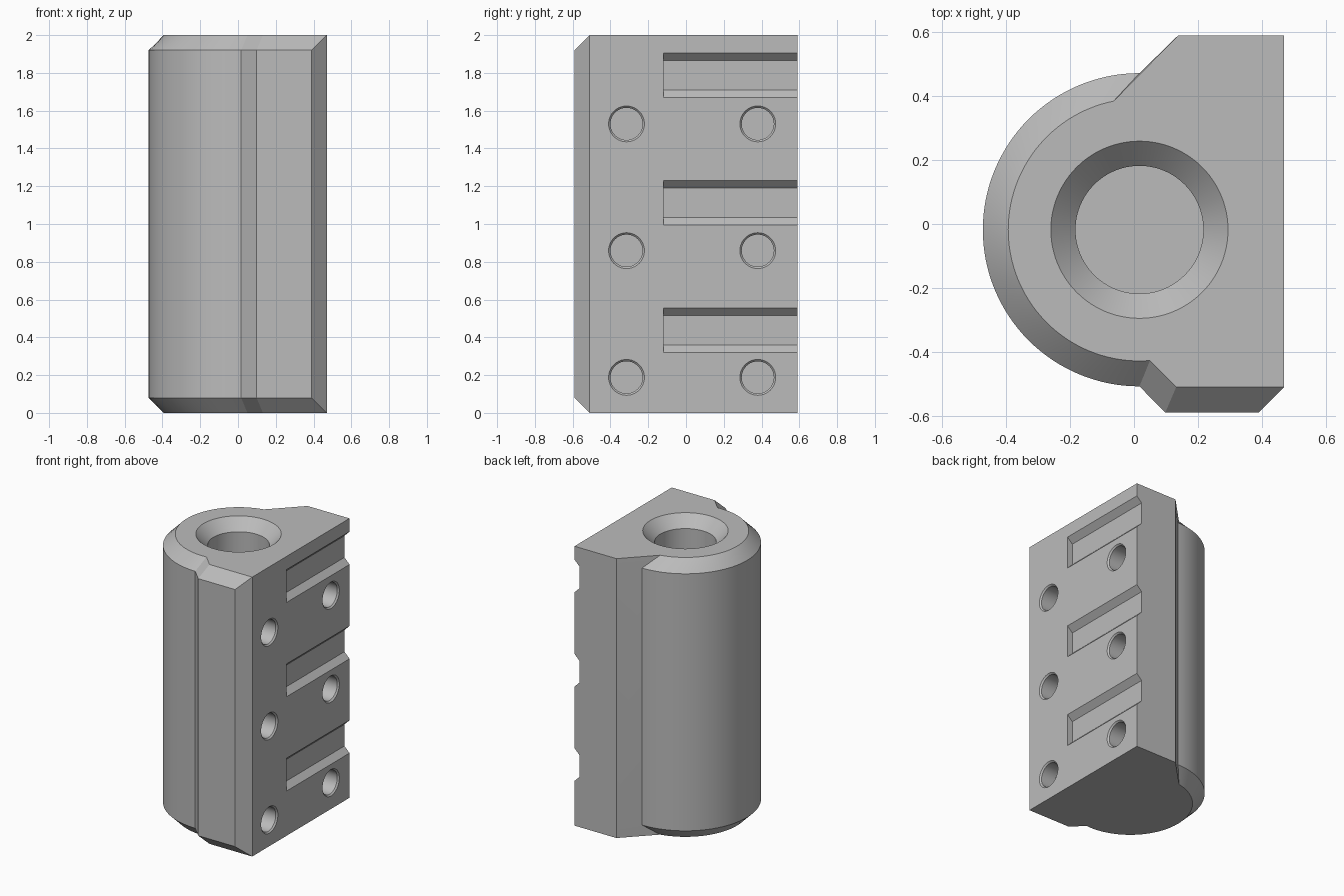
import bpy, bmesh, math

if "Cube" in bpy.data.objects:
    bpy.data.objects.remove(bpy.data.objects["Cube"])

CX, CY = 0.017, -0.018      # barrel axis
H, C = 2.0, 0.08            # height and end chamfer

steel = bpy.data.materials.new("steel_grey")
steel.diffuse_color = (0.5, 0.5, 0.5, 1)
steel.use_nodes = True
steel.node_tree.nodes["Principled BSDF"].inputs["Base Color"].default_value = steel.diffuse_color


def finish(name, bm):
    bmesh.ops.recalc_face_normals(bm, faces=bm.faces)
    me = bpy.data.meshes.new(name)
    bm.to_mesh(me)
    bm.free()
    ob = bpy.data.objects.new(name, me)
    bpy.context.collection.objects.link(ob)
    me.materials.append(steel)
    return ob


def loft(name, rings):
    """Skin a stack of equal-length point rings and cap both ends."""
    bm = bmesh.new()
    rows = [[bm.verts.new(p) for p in r] for r in rings]
    n = len(rows[0])
    for a, b in zip(rows, rows[1:]):
        for i in range(n):
            j = (i + 1) % n
            bm.faces.new((a[i], a[j], b[j], b[i]))
    bm.faces.new(rows[0][::-1])
    bm.faces.new(rows[-1])
    return finish(name, bm)


def section(z, inset):
    """Barrel arc joined to the flat block; inset shrinks barrel and front."""
    r = 0.49 - inset
    k = inset > 0
    a0, a1 = (101.4, 274.6) if k else (90, 270)
    pts = []
    for i in range(65):
        a = math.radians(a0 + (a1 - a0) * i / 64)
        pts.append((CX + r * math.cos(a), CY + r * math.sin(a), z))
    yf = -0.59 + inset
    pts += [(0.132 if k else 0.098, yf, z), (0.39 + inset, yf, z),
            (0.47, -0.51, z), (0.47, 0.59, z), (0.138, 0.59, z)]
    return pts


def revolve(name, profile, origin, axis, n):
    """Lathe (radius, offset) pairs along the z or x axis."""
    rings = []
    for r, d in profile:
        ring = []
        for i in range(n):
            a = 2 * math.pi * i / n
            u, v = r * math.cos(a), r * math.sin(a)
            o = (u, v, d) if axis == "z" else (d, u, v)
            ring.append(tuple(p + q for p, q in zip(origin, o)))
        rings.append(ring)
    return loft(name, rings)


# main body: barrel and mounting block in one piece
body = loft("hinge_body", [section(0, 0.0795), section(C, 0),
                           section(H - C, 0), section(H, 0.0795)])
bmesh_fix = bmesh.new()
bmesh_fix.from_mesh(body.data)
bmesh.ops.remove_doubles(bmesh_fix, verts=bmesh_fix.verts, dist=1e-4)
bmesh.ops.dissolve_degenerate(bmesh_fix, edges=bmesh_fix.edges, dist=1e-4)
bmesh_fix.to_mesh(body.data)
bmesh_fix.free()

# pin bore with countersunk mouth
cutters = [revolve("bore_cutter", [(0.2, -1.4), (0.2, -0.078), (0.297, 0.02)],
                   (CX, CY, H), "z", 96)]

# three rows of screw holes and dovetailed slots on the mounting face
for k in range(3):
    for y in (-0.315, 0.38):
        cutters.append(revolve("screw_hole_cutter",
                               [(0.085, -0.12), (0.085, -0.01), (0.105, 0.01)],
                               (0.47, y, 0.188 + 0.671 * k), "x", 40))
    z = 0.32 + 0.675 * k
    prof = [(0.49, z - 0.02), (0.43, z + 0.04), (0.43, z + 0.195), (0.49, z + 0.255)]
    cutters.append(loft("slot_cutter", [[(x, y, h) for x, h in prof]
                                        for y in (-0.12, 0.65)]))

# cut the body
bpy.context.view_layer.objects.active = body
for c in cutters:
    m = body.modifiers.new("cut", 'BOOLEAN')
    m.operation, m.solver, m.object = 'DIFFERENCE', 'EXACT', c
    bpy.ops.object.modifier_apply(modifier=m.name)
for c in cutters:
    bpy.data.objects.remove(c, do_unlink=True)

body.select_set(True)
bpy.ops.object.shade_smooth_by_angle(angle=math.radians(25))
